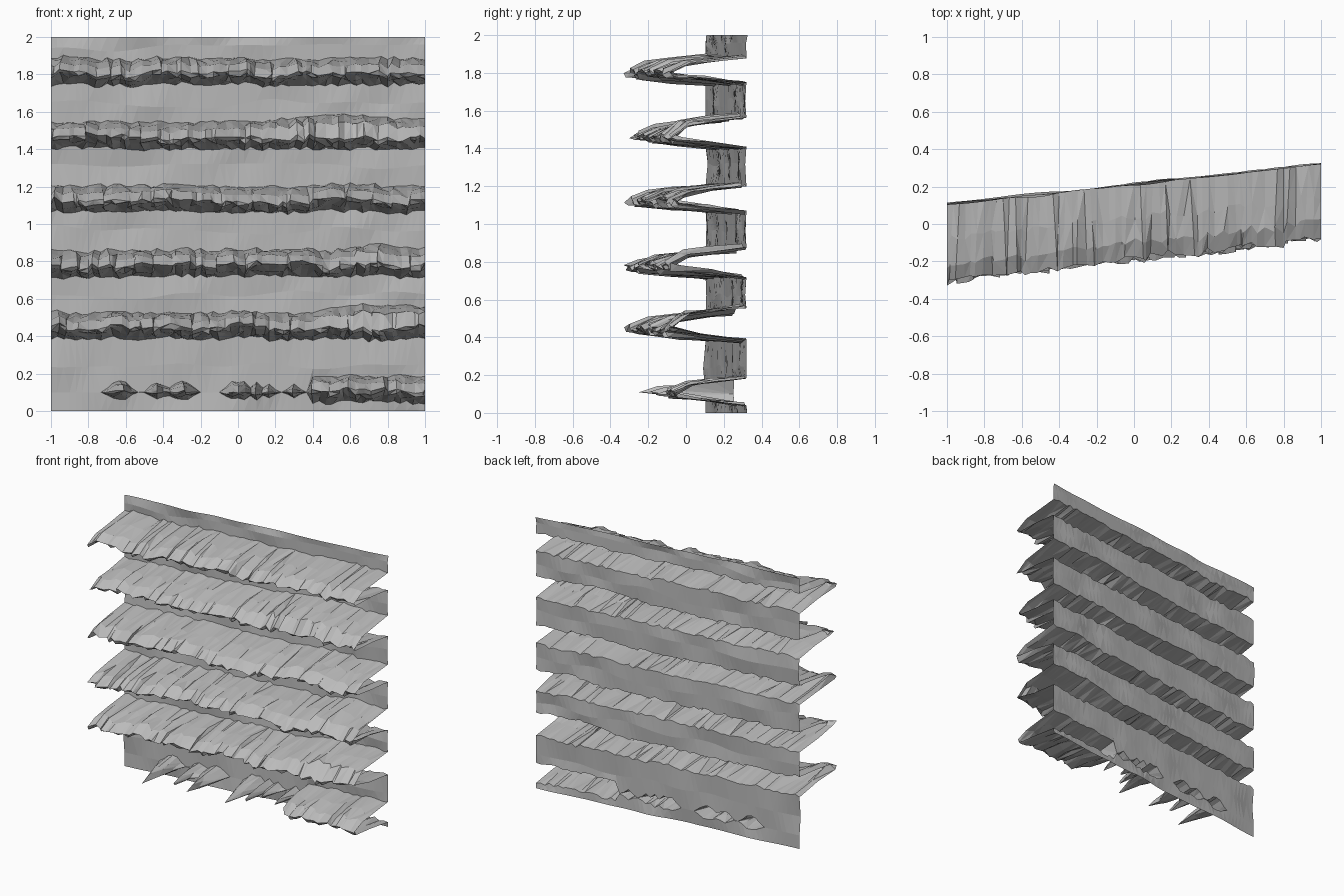
import bpy
import bmesh
import random
from mathutils import Vector, geometry, noise

random.seed(7)
if "Cube" in bpy.data.objects:
    bpy.data.objects.remove(bpy.data.objects["Cube"], do_unlink=True)

# One stone colour
stone = bpy.data.materials.new("stone_grey")
stone.use_nodes = True
GREY = (0.5, 0.5, 0.5, 1)
stone.diffuse_color = GREY
stone.node_tree.nodes["Principled BSDF"].inputs["Base Color"].default_value = GREY

COLUMNS = 60
XS = [-1 + 2 * i / COLUMNS for i in range(COLUMNS + 1)]

# Ridge tip heights and depths, from top to bottom
RIDGES = [(1.80, 0.42), (1.46, 0.39), (1.12, 0.415),
          (0.775, 0.42), (0.44, 0.415), (0.1, 0.40)]
# Profile from upper wall edge, over the nose, to lower wall edge: (share of depth, height)
PROFILE = [(0, 0.085), (0.45, 0.067), (0.78, 0.047),
           (1, 0.005), (0.93, -0.012), (0.5, -0.032), (0, -0.055)]
# Extra thickness of upper sides: ridge index -> (centre x, width, height)
SWELLS = {1: (0.55, 0.6, 0.045), 3: (0.75, 0.3, 0.025), 4: (0.75, 0.45, 0.05)}
# Isolated spikes of the lowest ridge: (centre x, half width, length share)
SPIKES = [(-0.633, 0.09, 1.0), (-0.3, 0.1, 0.95), (-0.433, 0.07, 0.8), (0.0, 0.1, 1.0),
          (0.1, 0.06, 0.7), (0.167, 0.05, 0.5), (0.3, 0.05, 0.6)]


def wall_y(x):
    return 0.212 + 0.108 * x


def wave(x, seed, scale=5):
    return noise.noise(Vector((x * scale, seed * 3.7, 0.5)))


def lowest_share(x):
    """How far the broken lowest ridge sticks out at x."""
    if x > 0.38:
        return min(1, 0.6 + (x - 0.38) * 6)
    return max(s * max(0, 1 - abs(x - c) / w) for c, w, s in SPIKES)


def wall_row(z, seed, wobble):
    return [Vector((x, wall_y(x) + 0.018 * wave(x, seed, 4),
                    z + wobble * wave(x, seed + 9, 3))) for x in XS]


def ridge_rows(index, tip_z, depth):
    """Rows of points that fold out of the wall and back."""
    rows = [[] for _ in PROFILE]
    broken = index == len(RIDGES) - 1
    for i, x in enumerate(XS):
        # Each column keeps its own ragged depth and droop
        d = depth * (1 + 0.07 * wave(x, index, 7) - random.uniform(0, 0.08))
        if i == 0:
            d = depth * 1.04
        droop = 0.025 * wave(x, index + 20, 6) + random.uniform(-0.013, 0.013)
        skew = 0 if i in (0, COLUMNS) else random.uniform(-0.025, 0.025)
        swell = 0
        if index in SWELLS:
            c, w, h = SWELLS[index]
            swell = h * max(0, 1 - abs(x - c) / w)
        share = lowest_share(x) if broken else 1
        # Spikes stay slim and close up where the lowest ridge is missing
        opening = min(1, share * 1.5) * (0.65 if broken and x < 0.38 else 1)
        for k, (out, rise) in enumerate(PROFILE):
            rough = random.uniform(-0.013, 0.013)
            extra = swell if rise > 0.03 else 0
            y = wall_y(x) - d * out * share
            if 0 < out < 1:
                y += rough * 1.5 * share
            z = tip_z + opening * (rise + extra + droop * (0.4 + 0.6 * out) + rough * 0.7)
            rows[k].append(Vector((x + skew * out * share, max(y, -0.33), z)))
    return rows


def sheet(name, rows):
    """Open faceted sheet through rows ordered from top to bottom."""
    bm = bmesh.new()
    grid = [[bm.verts.new(p) for p in row] for row in rows]
    for upper, lower in zip(grid, grid[1:]):
        for i in range(COLUMNS):
            a, b, c, d = lower[i], lower[i + 1], upper[i + 1], upper[i]
            halves = random.choice((((a, b, c), (a, c, d)), ((a, b, d), (b, c, d))))
            for half in halves:
                # Leave out faces that have closed up
                if geometry.area_tri(*(v.co for v in half)) > 1e-6:
                    bm.faces.new(half)
    bmesh.ops.delete(bm, geom=[v for v in bm.verts if not v.link_faces], context="VERTS")
    mesh = bpy.data.meshes.new(name)
    bm.to_mesh(mesh)
    bm.free()
    mesh.materials.append(stone)
    obj = bpy.data.objects.new(name, mesh)
    bpy.context.scene.collection.objects.link(obj)


# Alternate flat wall bands and folded ridges, sharing their edges
edge = wall_row(2.0, 40, 0)
for n, (tip_z, depth) in enumerate(RIDGES):
    ridge = ridge_rows(n, tip_z, depth)
    middle_z = (edge[0].z + ridge[0][0].z) / 2
    sheet(f"wall_band_{n + 1}", [edge, wall_row(middle_z, n + 50, 0.04), ridge[0]])
    sheet(f"ridge_{n + 1}", ridge)
    edge = ridge[-1]
sheet("wall_foot", [edge, wall_row(0.0, 60, 0)])
